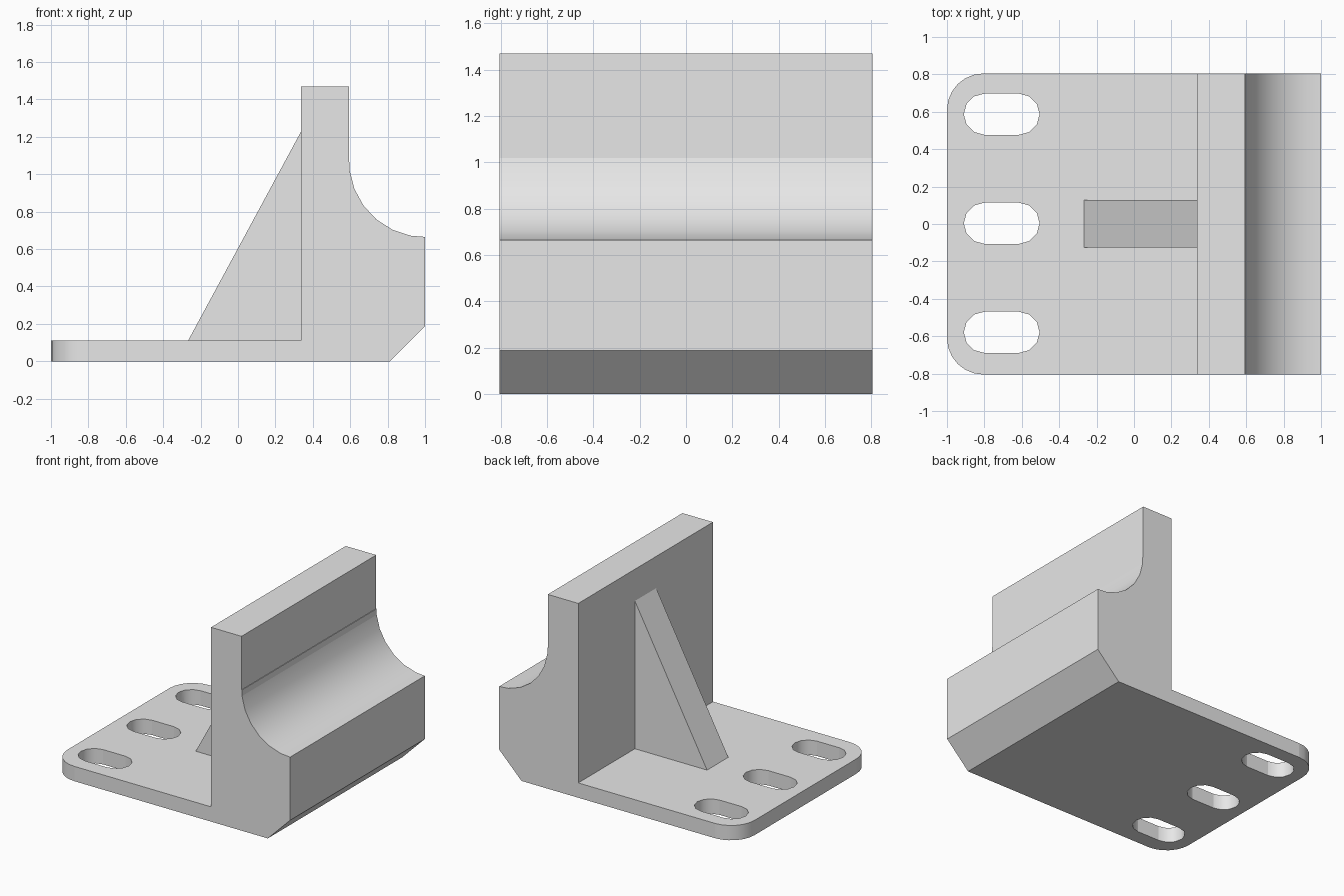
import bpy, bmesh
from math import sin, cos, pi, radians
from mathutils import Vector

default = bpy.data.objects.get("Cube")
if default:
    bpy.data.objects.remove(default, do_unlink=True)

grey = bpy.data.materials.new("plain_grey")
grey.use_nodes = True
grey.diffuse_color = (0.8, 0.8, 0.8, 1)
grey.node_tree.nodes["Principled BSDF"].inputs["Base Color"].default_value = (0.8, 0.8, 0.8, 1)

HALF_WIDTH = 0.805
PLATE = 0.112
WALL_X = 0.338


def prism(name, points, push, corner_x=None):
    """Extrude a closed outline; optionally round the vertical edges at corner_x."""
    bm = bmesh.new()
    face = bm.faces.new([bm.verts.new(p) for p in points])
    new = bmesh.ops.extrude_face_region(bm, geom=[face], use_keep_orig=True)["geom"]
    bmesh.ops.translate(bm, vec=push, verts=[g for g in new if isinstance(g, bmesh.types.BMVert)])
    bmesh.ops.recalc_face_normals(bm, faces=bm.faces)
    if corner_x is not None:
        corners = [e for e in bm.edges
                   if all(abs(v.co.x - corner_x) < 1e-4 for v in e.verts)
                   and abs(e.verts[0].co.z - e.verts[1].co.z) > 0.01]
        bmesh.ops.bevel(bm, geom=corners, offset=0.195, segments=6, profile=0.5, affect='EDGES')
    mesh = bpy.data.meshes.new(name)
    bm.to_mesh(mesh)
    bm.free()
    mesh.materials.append(grey)
    obj = bpy.data.objects.new(name, mesh)
    bpy.context.collection.objects.link(obj)
    return obj


def activate(obj):
    bpy.ops.object.select_all(action='DESELECT')
    obj.select_set(True)
    bpy.context.view_layer.objects.active = obj


# Bracket body: plate, upright wall, concave cove and chamfered foot
R, CENTRE_Z = 0.406, 1.07
cove = [(1 - R * cos(a), CENTRE_Z - R * sin(a))
        for a in [radians(7.2 + 14.4 * i) for i in range(6)]]
outline = [(-1, 0), (0.813, 0), (1, 0.187), (1, 0.665)] + cove[::-1]
outline += [(cove[0][0], 1.065), (0.593, 1.065), (0.593, 1.47),
            (WALL_X, 1.47), (WALL_X, PLATE), (-1, PLATE)]
body = prism("bracket_body", [(x, -HALF_WIDTH, z) for x, z in outline],
             Vector((0, 2 * HALF_WIDTH, 0)), corner_x=-1)

# Three rounded mounting slots cut through the plate
for i in (-1, 0, 1):
    slot = []
    for cx, start in ((-0.615, -pi / 2), (-0.80, pi / 2)):
        slot += [(cx + 0.11 * cos(start + pi * k / 6),
                  0.004 + 0.583 * i + 0.11 * sin(start + pi * k / 6), -0.1) for k in range(7)]
    cutter = prism("slot_cutter", slot, Vector((0, 0, 0.4)))
    cutter.hide_render = True
    activate(body)
    cut = body.modifiers.new("slot", 'BOOLEAN')
    cut.operation, cut.solver, cut.object = 'DIFFERENCE', 'EXACT', cutter
    bpy.ops.object.modifier_apply(modifier=cut.name)
    bpy.data.objects.remove(cutter, do_unlink=True)

# Smooth the curves, keep every flat axis-aligned face crisp
activate(body)
bpy.ops.object.shade_smooth_by_angle(angle=radians(40))
bm = bmesh.new()
bm.from_mesh(body.data)
for f in bm.faces:
    if max(abs(c) for c in f.normal) > 0.9995:
        for e in f.edges:
            e.smooth = False
bm.to_mesh(body.data)
bm.free()

# Triangular stiffening rib
rib = [(-0.266, PLATE), (WALL_X, PLATE), (WALL_X, 1.23)]
prism("stiffening_rib", [(x, -0.126, z) for x, z in rib], Vector((0, 0.254, 0)))
